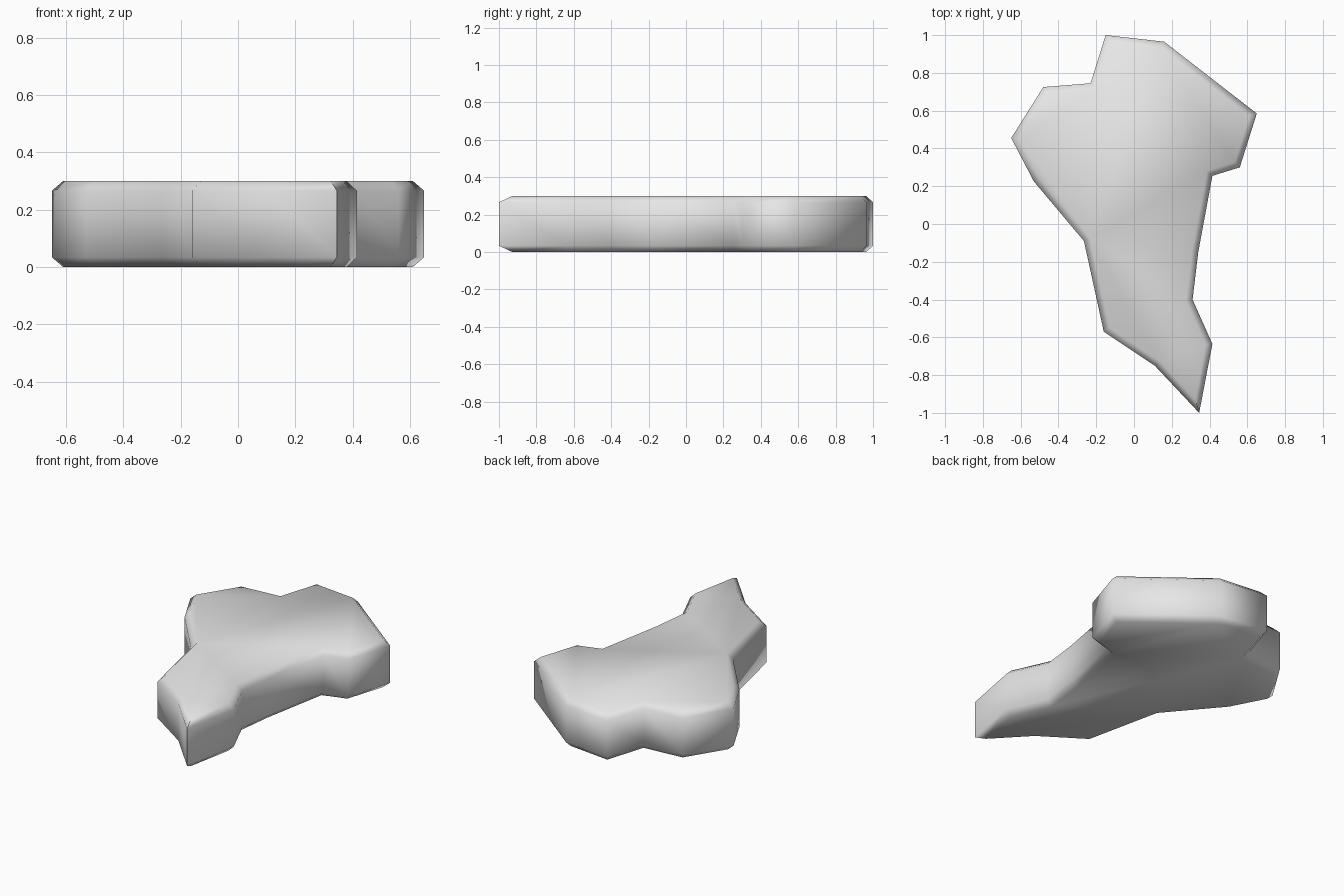
import bpy
import bmesh
import math

if "Cube" in bpy.data.objects:
    bpy.data.objects.remove(bpy.data.objects["Cube"])

HEIGHT = 0.30
CHAMFER = 0.034

# Clockwise outline of the slab seen from above
OUTLINE = [
    (-0.15, 1.00), (0.16, 0.965), (0.65, 0.585), (0.56, 0.30),
    (0.415, 0.255), (0.34, -0.15), (0.31, -0.40), (0.415, -0.635),
    (0.345, -1.00), (0.11, -0.75), (-0.16, -0.57), (-0.265, -0.09),
    (-0.53, 0.225), (-0.65, 0.455), (-0.48, 0.725), (-0.23, 0.745),
]

# Pale grey stone
stone = bpy.data.materials.new("pale grey stone")
stone.diffuse_color = (0.79, 0.80, 0.79, 1.0)
stone.use_nodes = True
stone.node_tree.nodes["Principled BSDF"].inputs["Base Color"].default_value = stone.diffuse_color

# Extruded outline
bm = bmesh.new()
base = bm.faces.new([bm.verts.new((x, y, 0.0)) for x, y in OUTLINE])
res = bmesh.ops.extrude_face_region(bm, geom=[base], use_keep_orig=True)
top = [v for v in res["geom"] if isinstance(v, bmesh.types.BMVert)]
bmesh.ops.translate(bm, verts=top, vec=(0.0, 0.0, HEIGHT))
bmesh.ops.recalc_face_normals(bm, faces=bm.faces)

# Chamfer the top and bottom rims only
rims = [e for e in bm.edges if abs(e.verts[0].co.z - e.verts[1].co.z) < 1e-5]
bmesh.ops.bevel(bm, geom=rims, offset=CHAMFER, offset_type='OFFSET',
                segments=1, profile=0.5, affect='EDGES', clamp_overlap=True)
bmesh.ops.recalc_face_normals(bm, faces=bm.faces)

mesh = bpy.data.meshes.new("flat_rock")
bm.to_mesh(mesh)
bm.free()
mesh.materials.append(stone)

rock = bpy.data.objects.new("flat_rock", mesh)
bpy.context.collection.objects.link(rock)

# Soft chamfers, crisp sharp corners
bpy.context.view_layer.objects.active = rock
rock.select_set(True)
bpy.ops.object.shade_smooth_by_angle(angle=math.radians(54))
